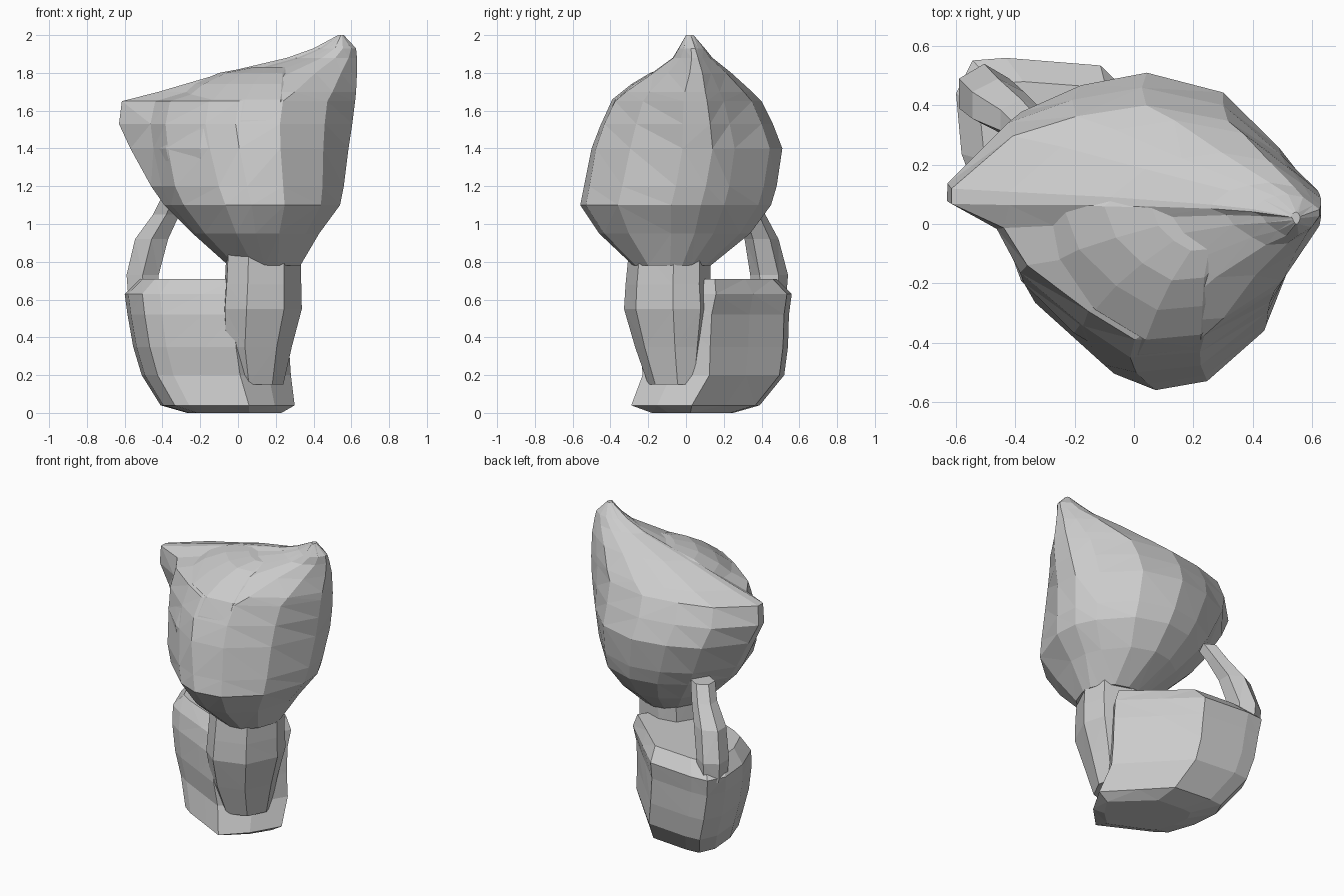
import bpy, bmesh, math


def polygon(sides):
    return [(math.cos(2 * math.pi * (i + .5) / sides), math.sin(2 * math.pi * (i + .5) / sides))
            for i in range(sides)]


def fit(points):
    """Scale an outline to the -1..1 square."""
    xs, ys = zip(*points)
    cx, cy = (max(xs) + min(xs)) / 2, (max(ys) + min(ys)) / 2
    hx, hy = (max(xs) - min(xs)) / 2, (max(ys) - min(ys)) / 2
    return [((x - cx) / hx, (y - cy) / hy) for x, y in points]


def loft(name, outline, levels):
    """Stack an outline; level = z, x min, x max, y min, y max, roundness."""
    base = fit(outline)
    bm = bmesh.new()
    rings = []
    for z, x0, x1, y0, y1, t in levels:
        pts = []
        for x, y in base:
            r = math.hypot(x, y)
            pts.append((x + (x / r - x) * t, y + (y / r - y) * t))
        rings.append([bm.verts.new(((x0 + x1) / 2 + x * (x1 - x0) / 2,
                                    (y0 + y1) / 2 + y * (y1 - y0) / 2, z))
                      for x, y in fit(pts)])
    n = len(base)
    for low, high in zip(rings, rings[1:]):
        for i in range(n):
            j = (i + 1) % n
            bm.faces.new((low[i], low[j], high[j], high[i]))
    bm.faces.new(rings[0][::-1])
    bm.faces.new(rings[-1])
    bmesh.ops.triangulate(bm, faces=bm.faces[:])
    bmesh.ops.recalc_face_normals(bm, faces=bm.faces[:])
    mesh = bpy.data.meshes.new(name)
    bm.to_mesh(mesh)
    bm.free()
    obj = bpy.data.objects.new(name, mesh)
    bpy.context.collection.objects.link(obj)
    return obj


# Sitting body, long on the diagonal, cut across the front right
body_outline = [(.34, .09), (.12, .32), (-.08, .53), (-.42, .56), (-.54, .55),
                (-.6, .42), (-.58, .18), (-.5, -.05), (-.4, -.12), (-.16, -.24),
                (.02, -.33), (.2, -.15)]
loft("body", body_outline, [
    (0.0, -.27, .23, -.18, .25, 0),
    (.04, -.41, .3, -.29, .39, 0),
    (.2, -.51, .28, -.23, .52, 0),
    (.35, -.555, .27, -.24, .54, 0),
    (.52, -.585, .27, -.23, .545, 0),
    (.63, -.6, .28, -.2, .56, 0),
    (.71, -.52, .25, -.14, .48, 0)])

# Chest and neck column
neck_outline = [(.34, -.08), (.3, .06), (.12, .12), (0, .1), (-.06, 0),
                (-.05, -.24), (.06, -.33), (.25, -.27)]
loft("chest_and_neck", neck_outline, [
    (.15, -.02, .24, -.2, .08, 0),
    (.35, -.07, .285, -.27, .11, 0),
    (.55, -.08, .338, -.328, .14, 0),
    (.68, -.07, .335, -.32, .13, 0),
    (.88, -.06, .33, -.3, .13, 0)])

# Tail curving from the back of the body up to the head
loft("tail", polygon(6), [
    (.6, -.58, -.42, .35, .53, 0),
    (.73, -.59, -.42, .34, .54, 0),
    (.92, -.545, -.37, .31, .49, 0),
    (1.05, -.45, -.31, .28, .42, 0),
    (1.15, -.4, -.27, .23, .37, 0)])

# Tilted head, drawn out sideways into a low left ear and a high right ear
head_outline = [(.63, .12), (.52, .24), (.32, .44), (.04, .51), (-.2, .46), (-.42, .37),
                (-.63, .13), (-.63, .06), (-.45, -.05), (-.37, -.22), (-.16, -.43),
                (0, -.56), (.24, -.54), (.48, -.34), (.63, -.05)]
loft("head_and_ears", head_outline, [
    (.78, -.05, .33, -.28, .13, .8),
    (.95, -.24, .43, -.46, .34, .8),
    (1.1, -.39, .54, -.56, .45, .7),
    (1.2, -.46, .56, -.54, .48, .6),
    (1.4, -.57, .585, -.5, .51, .25),
    (1.53, -.63, .605, -.45, .46, .05),
    (1.65, -.615, .62, -.39, .4, 0),
    (1.7, -.42, .625, -.33, .35, 0),
    (1.8, -.08, .63, -.18, .24, 0),
    (1.88, .26, .63, -.07, .14, 0),
    (1.93, .4, .625, -.04, .1, 0),
    (2.0, .53, .56, 0, .04, 0)])

# Rounded forehead bulging between the ears
forehead_outline = [(.45, 0), (.3, .25), (-.2, .25), (-.46, .02), (-.38, -.2),
                    (-.2, -.38), (0, -.5), (.22, -.48), (.4, -.3)]
loft("forehead", forehead_outline, [
    (1.15, -.4, .4, -.48, .2, 0),
    (1.4, -.46, .44, -.485, .25, 0),
    (1.55, -.42, .44, -.44, .25, 0),
    (1.66, -.35, .42, -.39, .25, 0),
    (1.74, -.24, .39, -.29, .22, 0),
    (1.8, -.1, .35, -.19, .17, 0),
    (1.83, .06, .32, -.09, .12, 0)])
